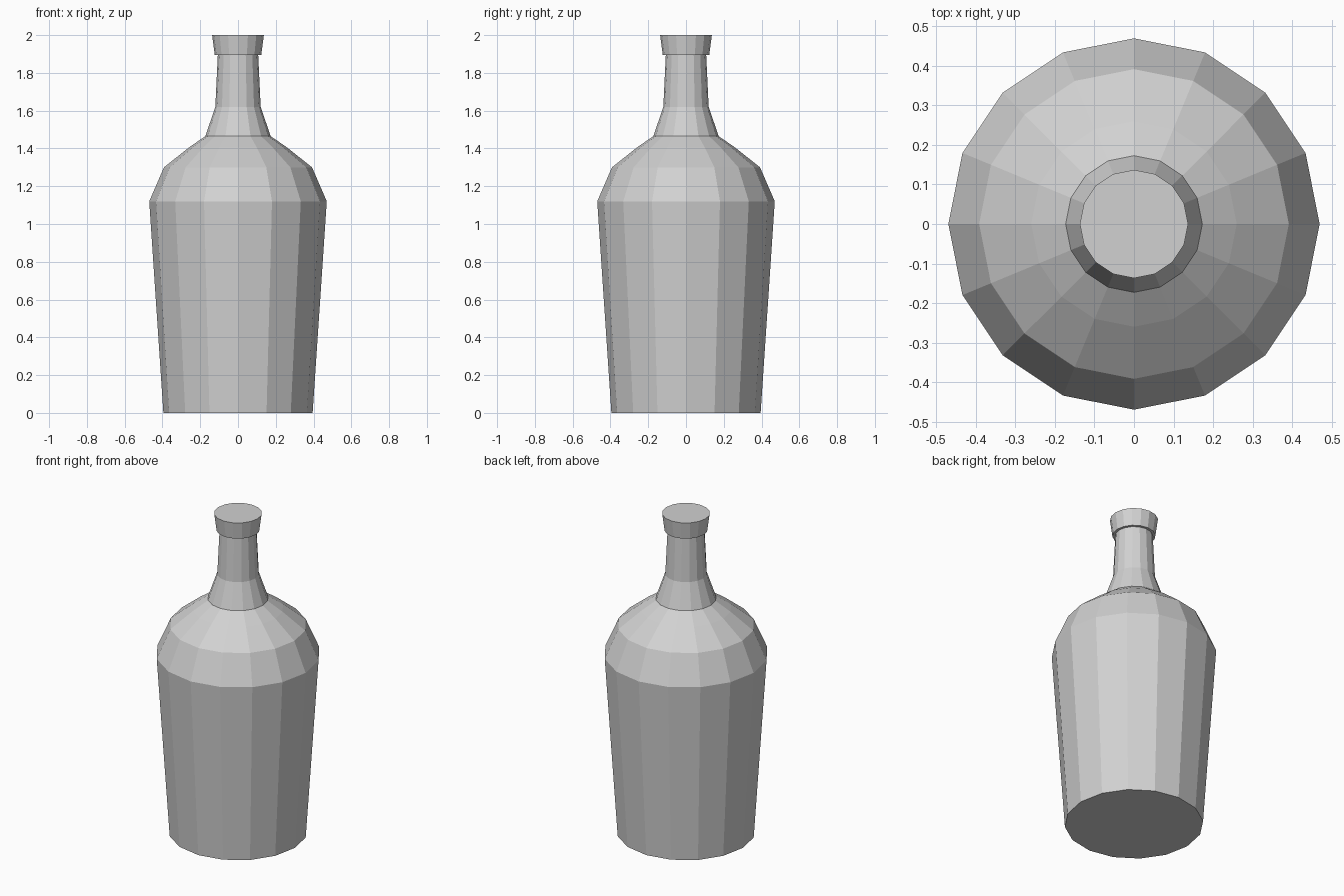
import bpy
import bmesh
from math import cos, sin, pi

default = bpy.data.objects.get("Cube")
if default:
    bpy.data.objects.remove(default, do_unlink=True)

SIDES, BORE_SIDES = 16, 10

# One plain material for the whole bottle
grey = bpy.data.materials.new("light grey")
grey.use_nodes = True
colour = (0.64, 0.64, 0.64, 1)
grey.diffuse_color = colour
grey.node_tree.nodes["Principled BSDF"].inputs["Base Color"].default_value = colour

bm = bmesh.new()


def ring(radius, z, sides):
    """Closed loop of edges with a corner on +y."""
    verts = [bm.verts.new((radius * cos(pi / 2 + 2 * pi * i / sides),
                           radius * sin(pi / 2 + 2 * pi * i / sides), z))
             for i in range(sides)]
    edges = [bm.edges.new((verts[i - 1], verts[i])) for i in range(sides)]
    return verts, edges


def skin(rings):
    """Quads between successive rings of equal size."""
    for (lower, _), (upper, _) in zip(rings, rings[1:]):
        for i in range(len(lower)):
            bm.faces.new((lower[i - 1], lower[i], upper[i], upper[i - 1]))


# Outer wall: base, tapered body, shoulder, neck and flared lip
profile = [(0.395, 0), (0.47, 1.12), (0.392, 1.30), (0.26, 1.405),
           (0.173, 1.465), (0.12, 1.62), (0.107, 1.895),
           (0.123, 1.895), (0.137, 2.0)]
outer = [ring(r, z, SIDES) for r, z in profile]
skin(outer)
bm.faces.new(outer[0][0])

# Tapered bore in the mouth
bore = [ring(0.075, 1.72, BORE_SIDES), ring(0.111, 2.0, BORE_SIDES)]
skin(bore)
bm.faces.new(bore[0][0])

# Flat rim joining the lip to the bore
bmesh.ops.bridge_loops(bm, edges=outer[-1][1] + bore[-1][1])
bmesh.ops.recalc_face_normals(bm, faces=bm.faces)

mesh = bpy.data.meshes.new("bottle")
bm.to_mesh(mesh)
bm.free()
mesh.materials.append(grey)
bottle = bpy.data.objects.new("bottle", mesh)
bpy.context.scene.collection.objects.link(bottle)
